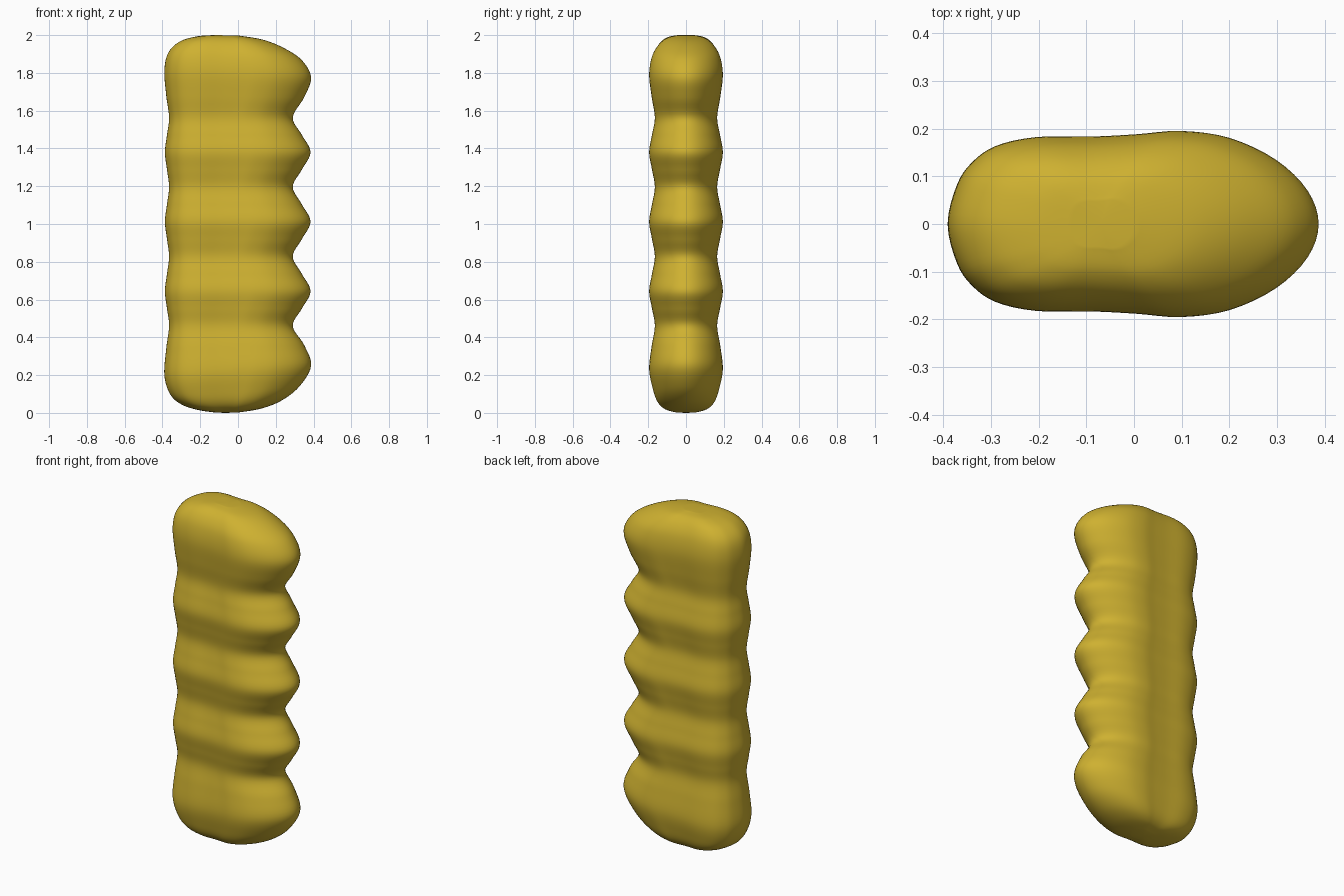
import bpy
import bmesh
from mathutils import Vector

cube = bpy.data.objects.get("Cube")
if cube:
    bpy.data.objects.remove(cube, do_unlink=True)


def smooth_path(points, steps, closed=False):
    """Catmull-Rom curve through points of any dimension."""
    n = len(points)
    pts = [Vector(p) for p in points]

    def at(i):
        return pts[i % n] if closed else pts[max(0, min(n - 1, i))]

    result = []
    for i in range(n if closed else n - 1):
        a, b, c, d = (at(i + k) for k in (-1, 0, 1, 2))
        for s in range(steps):
            t = s / steps
            result.append(0.5 * (2 * b + (c - a) * t + (2 * a - 5 * b + 4 * c - d) * t * t
                                 + (3 * b - a - 3 * c + d) * t ** 3))
    if not closed:
        result.append(pts[-1])
    return result


# Cross-section: boxy palm side, slight waist, rounded finger side
half = [(-0.95, 0.42), (-0.87, 0.66), (-0.74, 0.84), (-0.52, 0.935), (-0.22, 0.94),
        (0.02, 0.965), (0.26, 1.0), (0.52, 0.925), (0.77, 0.69), (0.94, 0.36)]
outline = [(-1, 0)] + half + [(1, 0)] + [(u, -v) for u, v in reversed(half)]
section = smooth_path(outline, 4, closed=True)

# Stations: palm x, palm z, finger x, finger z, half thickness
bottom = [(-0.12, 0.002, 0.0, 0.002, 0.05), (-0.21, 0.015, 0.12, 0.022, 0.11),
          (-0.30, 0.045, 0.23, 0.065, 0.15), (-0.36, 0.10, 0.325, 0.14, 0.175),
          (-0.39, 0.20, 0.387, 0.25, 0.195), (-0.38, 0.34, 0.35, 0.36, 0.182)]
top = [(-0.38, 1.68, 0.35, 1.67, 0.182), (-0.39, 1.81, 0.387, 1.775, 0.195),
       (-0.37, 1.905, 0.34, 1.865, 0.182), (-0.31, 1.965, 0.25, 1.928, 0.15),
       (-0.22, 1.993, 0.135, 1.975, 0.105), (-0.13, 2.0, 0.0, 1.998, 0.05)]

# Four finger grooves with three ridges between them
grooves = []
first, pitch = 0.46, 0.368
for i in range(4):
    z = first + i * pitch
    grooves.append((-0.365, z, 0.29, z, 0.165))
    if i < 3:
        for f, palm, finger, w in ((0.25, -0.376, 0.338, 0.18), (0.5, -0.387, 0.384, 0.195),
                                   (0.75, -0.376, 0.338, 0.18)):
            grooves.append((palm, z + f * pitch, finger, z + f * pitch, w))

stations = smooth_path(bottom + grooves + top, 6)

# Loft the grip body through the stations
bm = bmesh.new()
rings = []
for xl, zl, xr, zr, w in stations:
    ring = []
    for u, v in section:
        t = (u + 1) / 2
        ring.append(bm.verts.new((xl + (xr - xl) * t, v * w, zl + (zr - zl) * t)))
    rings.append(ring)
count = len(section)
for lower, upper in zip(rings, rings[1:]):
    for i in range(count):
        j = (i + 1) % count
        bm.faces.new((lower[i], lower[j], upper[j], upper[i]))

# Close both ends at a single point, with a faint dimple on top
for ring, z in ((rings[0], 0.0), (rings[-1], 1.994)):
    tip = bm.verts.new((-0.07, 0, z))
    for i in range(count):
        bm.faces.new((ring[i], ring[(i + 1) % count], tip))
bmesh.ops.recalc_face_normals(bm, faces=bm.faces)

mesh = bpy.data.meshes.new("finger_grip")
bm.to_mesh(mesh)
bm.free()
grip = bpy.data.objects.new("finger_grip", mesh)
bpy.context.collection.objects.link(grip)
mesh.shade_smooth()

# Mustard yellow material
colour = (0.62, 0.44, 0.03, 1)
mat = bpy.data.materials.new("mustard_yellow")
mat.use_nodes = True
mat.diffuse_color = colour
mat.node_tree.nodes["Principled BSDF"].inputs["Base Color"].default_value = colour
mesh.materials.append(mat)
